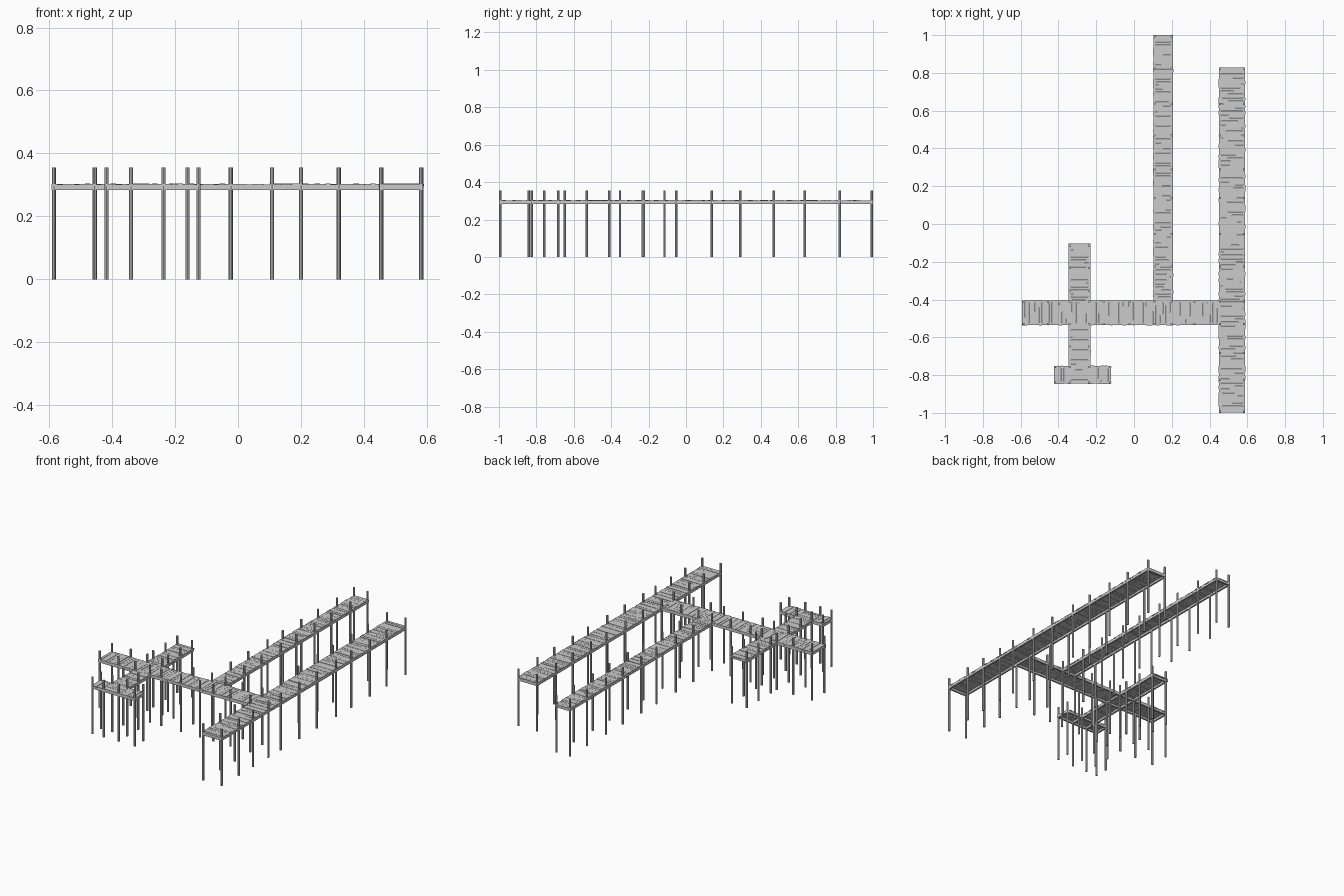
import bpy, bmesh, random
from mathutils import Matrix, Vector, Euler

if "Cube" in bpy.data.objects:
    bpy.data.objects.remove(bpy.data.objects["Cube"])

random.seed(4)
POST_TOP, POST_R = 0.355, 0.0065
BEAM_Z, BEAM_H, BEAM_W = 0.2925, 0.018, 0.011
PLANK_Z, PLANK_H, PITCH = 0.299, 0.007, 0.0178


def finish(bm, name):
    me = bpy.data.meshes.new(name)
    bm.to_mesh(me)
    bm.free()
    ob = bpy.data.objects.new(name, me)
    bpy.context.collection.objects.link(ob)
    return ob


def box(bm, centre, size, rot=(0, 0, 0)):
    m = (Matrix.Translation(centre) @ Euler(rot).to_matrix().to_4x4()
         @ Matrix.Diagonal((*size, 1)))
    bmesh.ops.create_cube(bm, size=1, matrix=m)


def walkway(name, along_y, lo, hi, side_a, side_b, stops, skip=()):
    """Beams, planks and paired posts; side_a/side_b are the post lines."""
    def at(u, v, z):
        return Vector((v, u, z)) if along_y else Vector((u, v, z))

    def dims(u, v, z):
        return (v, u, z) if along_y else (u, v, z)

    # side beams and end beams
    bm = bmesh.new()
    for v in (side_a, side_b):
        box(bm, at((lo + hi) / 2, v, BEAM_Z), dims(hi - lo, BEAM_W, BEAM_H))
    for u in (stops[0], stops[-1]):
        box(bm, at(u, (side_a + side_b) / 2, BEAM_Z - 0.001),
            dims(BEAM_W, abs(side_b - side_a), BEAM_H - 0.002))
    finish(bm, name + "_beams")

    # slightly uneven planks
    bm = bmesh.new()
    n = round((hi - lo) / PITCH)
    step = (hi - lo) / n
    mid, width = (side_a + side_b) / 2, abs(side_b - side_a) + 0.011
    for i in range(n):
        u = lo + (i + 0.5) * step
        if any(a < u < b for a, b in skip):
            continue
        tilt = random.uniform(-0.012, 0.012)
        box(bm, at(u, mid + random.uniform(-0.001, 0.001),
                   PLANK_Z + random.uniform(-0.0008, 0.0015)),
            dims(step * random.uniform(0.88, 1.0),
                 width + random.uniform(-0.003, 0.004), PLANK_H),
            (0, tilt, random.uniform(-0.014, 0.014)) if along_y
            else (tilt, 0, random.uniform(-0.014, 0.014)))
    finish(bm, name + "_planks")

    # round posts
    bm = bmesh.new()
    for u in stops:
        for v in (side_a, side_b):
            key = tuple(round(c, 2) for c in at(u, v, 0)[:2])
            if key in used:
                continue
            used.add(key)
            bmesh.ops.create_cone(
                bm, cap_ends=True, segments=8, radius1=POST_R, radius2=POST_R,
                depth=POST_TOP,
                matrix=Matrix.Translation(at(u, v, POST_TOP / 2)))
    finish(bm, name + "_posts")


used = set()
# long pier on the right
walkway("long_pier", True, -1.0, 0.828, 0.455, 0.582,
        [-.993, -.825, -.683, -.53, -.41, -.225, -.053, .137, .289, .47, .636, .823])
# middle pier
walkway("middle_pier", True, -0.405, 1.0, 0.108, 0.2,
        [-.41, -.225, -.053, .137, .289, .47, .636, .823, .993])
# cross walkway
walkway("cross_walkway", False, -0.593, 0.455, -0.53, -0.41,
        [-.585, -.455, -.34, -.237, -.16, -.023, .108, .2, .32, .455])
# short pier crossing under the walkway planks
walkway("short_pier", True, -0.845, -0.103, -0.34, -0.237,
        [-.84, -.757, -.648, -.53, -.41, -.353, -.232, -.115], [(-.53, -.41)])
# end platform
walkway("end_platform", False, -0.423, -0.121, -0.84, -0.757,
        [-.418, -.34, -.237, -.126], [(-.34, -.237)])
